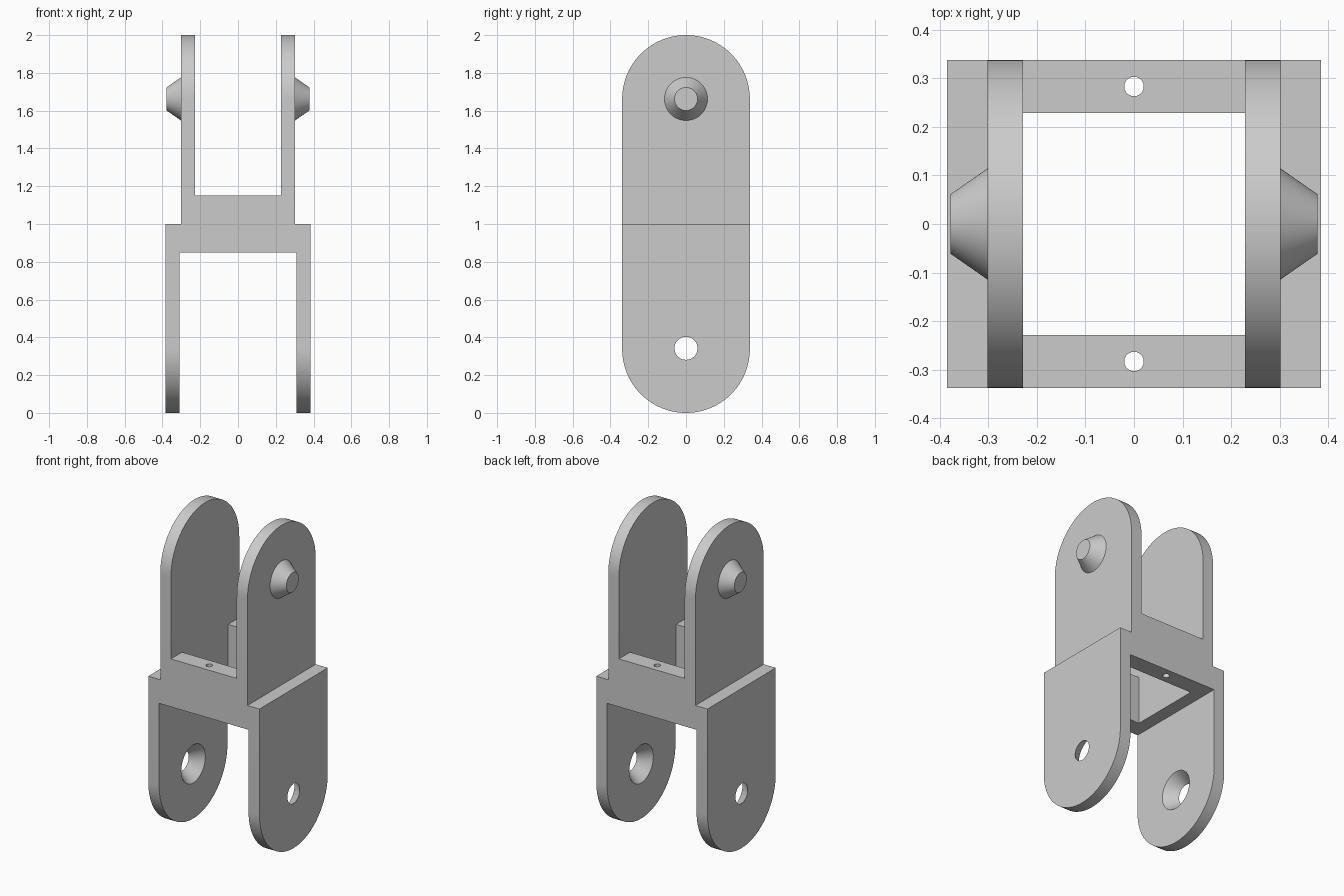
import bpy, bmesh, math
from mathutils import Matrix, Vector

cube = bpy.data.objects.get("Cube")
if cube:
    bpy.data.objects.remove(cube, do_unlink=True)

grey = bpy.data.materials.new("light_grey")
grey.use_nodes = True
GREY = (0.6, 0.6, 0.6, 1)
grey.diffuse_color = GREY
grey.node_tree.nodes["Principled BSDF"].inputs["Base Color"].default_value = GREY

HALF_DEPTH = 0.338            # plate half width and end radius
OUT_LOW, IN_LOW = 0.385, 0.31  # lower plates, outer and inner x
OUT_UP, IN_UP = 0.302, 0.228   # upper plates, outer and inner x
MIDDLE, BAR_LOW, BAR_HIGH = 1.0, 0.85, 1.15
PIN_R, PIN_BASE_R = 0.061, 0.114


def make_object(name, bm):
    bmesh.ops.recalc_face_normals(bm, faces=bm.faces)
    mesh = bpy.data.meshes.new(name)
    bm.to_mesh(mesh)
    bm.free()
    mesh.materials.append(grey)
    obj = bpy.data.objects.new(name, mesh)
    bpy.context.collection.objects.link(obj)
    return obj


def prism(name, points, direction):
    """Close a flat outline and extrude it along a direction."""
    bm = bmesh.new()
    face = bm.faces.new([bm.verts.new(p) for p in points])
    new = bmesh.ops.extrude_face_region(bm, geom=[face])["geom"]
    verts = [g for g in new if isinstance(g, bmesh.types.BMVert)]
    bmesh.ops.translate(bm, verts=verts, vec=direction)
    return make_object(name, bm)


def cone(name, start, end, r1, r2, segments=64):
    """Round solid running from start to end."""
    start, end = Vector(start), Vector(end)
    axis = end - start
    turn = axis.to_track_quat('Z', 'Y').to_matrix().to_4x4()
    bm = bmesh.new()
    bmesh.ops.create_cone(bm, cap_ends=True, segments=segments, radius1=r1, radius2=r2,
                          depth=axis.length,
                          matrix=Matrix.Translation((start + end) / 2) @ turn)
    return make_object(name, bm)


def activate(obj):
    bpy.ops.object.select_all(action='DESELECT')
    obj.select_set(True)
    bpy.context.view_layer.objects.active = obj


def combine(obj, tool, operation):
    mod = obj.modifiers.new(tool.name, 'BOOLEAN')
    mod.operation, mod.solver, mod.object = operation, 'EXACT', tool
    activate(obj)
    bpy.ops.object.modifier_apply(modifier=mod.name)
    bpy.data.objects.remove(tool, do_unlink=True)


# Double fork: stepped outline seen from the front
half = [(IN_LOW, BAR_LOW), (IN_LOW, -0.1), (OUT_LOW, -0.1), (OUT_LOW, MIDDLE),
        (OUT_UP, MIDDLE), (OUT_UP, 2.1), (IN_UP, 2.1), (IN_UP, BAR_HIGH)]
outline = half + [(-x, z) for x, z in reversed(half)]
fork = prism("double_fork", [(x, -0.5, z) for x, z in outline], (0, 1, 0))

# Rounded ends of all four plates
steps = 64
stadium = []
for centre, begin in ((2 - HALF_DEPTH, 0), (HALF_DEPTH, math.pi)):
    for i in range(steps + 1):
        a = begin + math.pi * i / steps
        stadium.append((-0.5, HALF_DEPTH * math.cos(a), centre + HALF_DEPTH * math.sin(a)))
combine(fork, prism("rounded_ends", stadium, (1, 0, 0)), 'INTERSECT')

# Square opening between the two cross bars
corners = [(-1, -1), (1, -1), (1, 1), (-1, 1)]
window = [(IN_UP * x, IN_UP * y, 0.7) for x, y in corners]
combine(fork, prism("opening", window, (0, 0, 0.6)), 'DIFFERENCE')

# Small upright holes through the cross bars
for y in (-0.283, 0.283):
    combine(fork, cone("bar_hole", (0, y, 0.7), (0, y, 1.3), 0.02, 0.02, 32), 'DIFFERENCE')

# Tapered sockets in the lower plates, wide on the inside
slope = (PIN_BASE_R + 0.005 - PIN_R) / (OUT_LOW - IN_LOW)
over = 0.02
for side in (-1, 1):
    z = 0.342
    combine(fork, cone("socket", (side * (IN_LOW - over), 0, z), (side * (OUT_LOW + over), 0, z),
                       PIN_BASE_R + 0.005 + slope * over, PIN_R - slope * over), 'DIFFERENCE')

# Tapered pins on the upper plates
pins = []
for name, side in (("right_pin", -1), ("left_pin", 1)):
    z = 1.662
    pins.append(cone(name, (side * OUT_UP, 0, z), (side * 0.378, 0, z), PIN_BASE_R, PIN_R))

for obj in [fork] + pins:
    activate(obj)
    bpy.ops.object.shade_smooth_by_angle(angle=math.radians(25))
